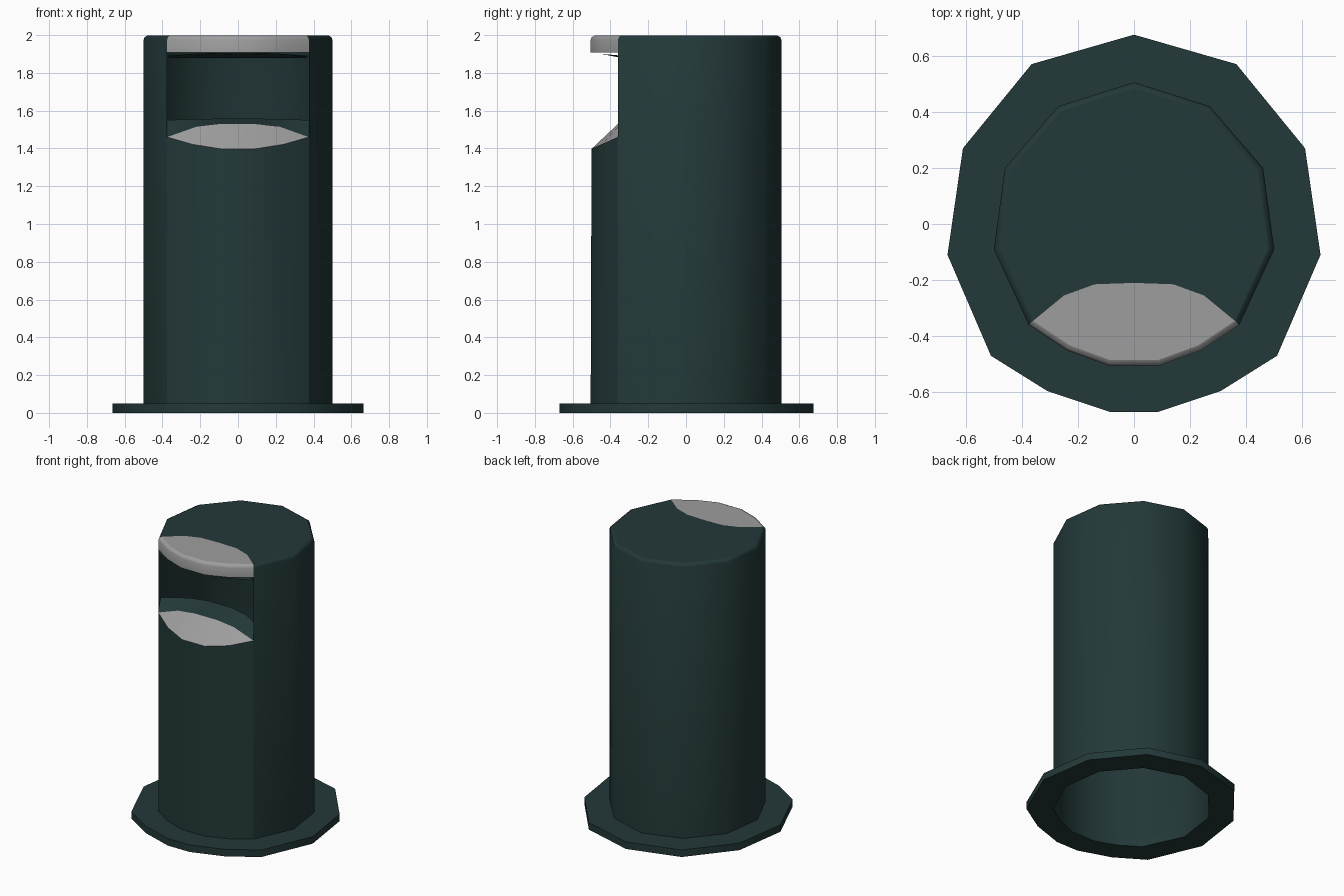
import bpy, bmesh, math

if "Cube" in bpy.data.objects:
    bpy.data.objects.remove(bpy.data.objects["Cube"])

def material(name, rgb):
    m = bpy.data.materials.new(name)
    m.diffuse_color = (*rgb, 1)
    m.use_nodes = True
    m.node_tree.nodes["Principled BSDF"].inputs["Base Color"].default_value = m.diffuse_color
    return m

GREEN = material("dark_green", (0.017, 0.040, 0.040))
GREY = material("light_grey", (0.34, 0.34, 0.34))

def mirror(half):
    """Half outline (x >= 0, first to last) -> open chain from +x side to -x side."""
    return half + [(-p[0], *p[1:]) for p in reversed(half) if abs(p[0]) > 1e-6]

def loft(name, rings, mat, closed=False, caps=()):
    """Skin matching point rings with quads; caps lists rings to fill."""
    bm = bmesh.new()
    vs = [[bm.verts.new(p) for p in r] for r in rings]
    n = len(rings[0])
    for a, b in zip(vs, vs[1:]):
        for i in range(n if closed else n - 1):
            j = (i + 1) % n
            bm.faces.new((a[i], a[j], b[j], b[i]))
    for c in caps:
        bm.faces.new(vs[c])
    bmesh.ops.remove_doubles(bm, verts=bm.verts, dist=1e-5)
    bmesh.ops.recalc_face_normals(bm, faces=bm.faces)
    me = bpy.data.meshes.new(name)
    bm.to_mesh(me)
    bm.free()
    me.materials.append(mat)
    ob = bpy.data.objects.new(name, me)
    bpy.context.collection.objects.link(ob)
    bpy.context.view_layer.objects.active = ob
    ob.select_set(True)
    bpy.ops.object.shade_smooth_by_angle(angle=math.radians(40))
    ob.select_set(False)
    return ob

def at(pts, z, s=1.0):
    return [(x * s, y * s, z) for x, y in pts]

# Outlines: back wall chain and front chain share their end points
side = (0.375, -0.36)
back = mirror([side, (0.5, -0.09), (0.46, 0.2), (0.27, 0.42), (0, 0.505)])
front = mirror([side, (0.24, -0.45), (0.09, -0.505)])
outline = back + front[::-1][1:-1]
flange = mirror([(0.085, -0.67), (0.31, -0.595), (0.51, -0.47), (0.665, -0.11),
                 (0.61, 0.27), (0.365, 0.57), (0, 0.675)])
# put the flange in the same starting order as the body outline
flange = flange[2:] + flange[:2]

# Base flange, a flat ring with an open middle
loft("base_flange", [at(outline, 0), at(flange, 0), at(flange, 0.05), at(outline, 0.05),
                     at(outline, 0)], GREEN, closed=True)

# Back wall with softened upper edge
loft("back_wall", [at(back, 0), at(back, 1.975), at(back, 1.99, 0.987),
                   at(back, 1.997, 0.96)], GREEN)

# Front panel below the opening, with its upper edge dipping at the centre
rim = [(x, y * 0.99 if y < -0.4 else y, 1.4 + 0.43 * (y + 0.5)) for x, y in front]
loft("front_panel", [at(front, 0), rim], GREEN)

# Roof: green back part, meeting the grey lid along an arc
arc = mirror([(0.36, -0.346), (0.25, -0.255), (0.14, -0.215), (0, -0.21)])
loft("roof", [at(back, 1.997, 0.96) + at(arc[::-1][1:-1], 1.999)], GREEN, caps=(0,))

# Grey lid front and top, plus its dark underside
loft("lid_front", [at(front, 1.908), at(front, 1.975), at(front, 1.99, 0.987),
                   at(front, 1.997, 0.96)], GREY)
loft("lid_top", [at(front, 1.997, 0.96) + at(arc[::-1][1:-1], 1.999)], GREY, caps=(0,))
loft("lid_underside", [[(x, y, 1.89 - 0.12 * (y + 0.36)) for x, y in front]
                       + at(arc[::-1], 1.88)], GREEN, caps=(0,))

# Grey sloping lip of the opening, continued by a dark ledge inside
crest = mirror([(0.375, -0.36, 1.46), (0.22, -0.36, 1.515), (0.09, -0.36, 1.53)])
ledge = mirror([(0.385, -0.32, 1.55), (0.22, -0.23, 1.556), (0.09, -0.2, 1.558)])
loft("opening_lip", [rim, crest], GREY)
loft("inner_ledge", [crest, ledge], GREEN)
